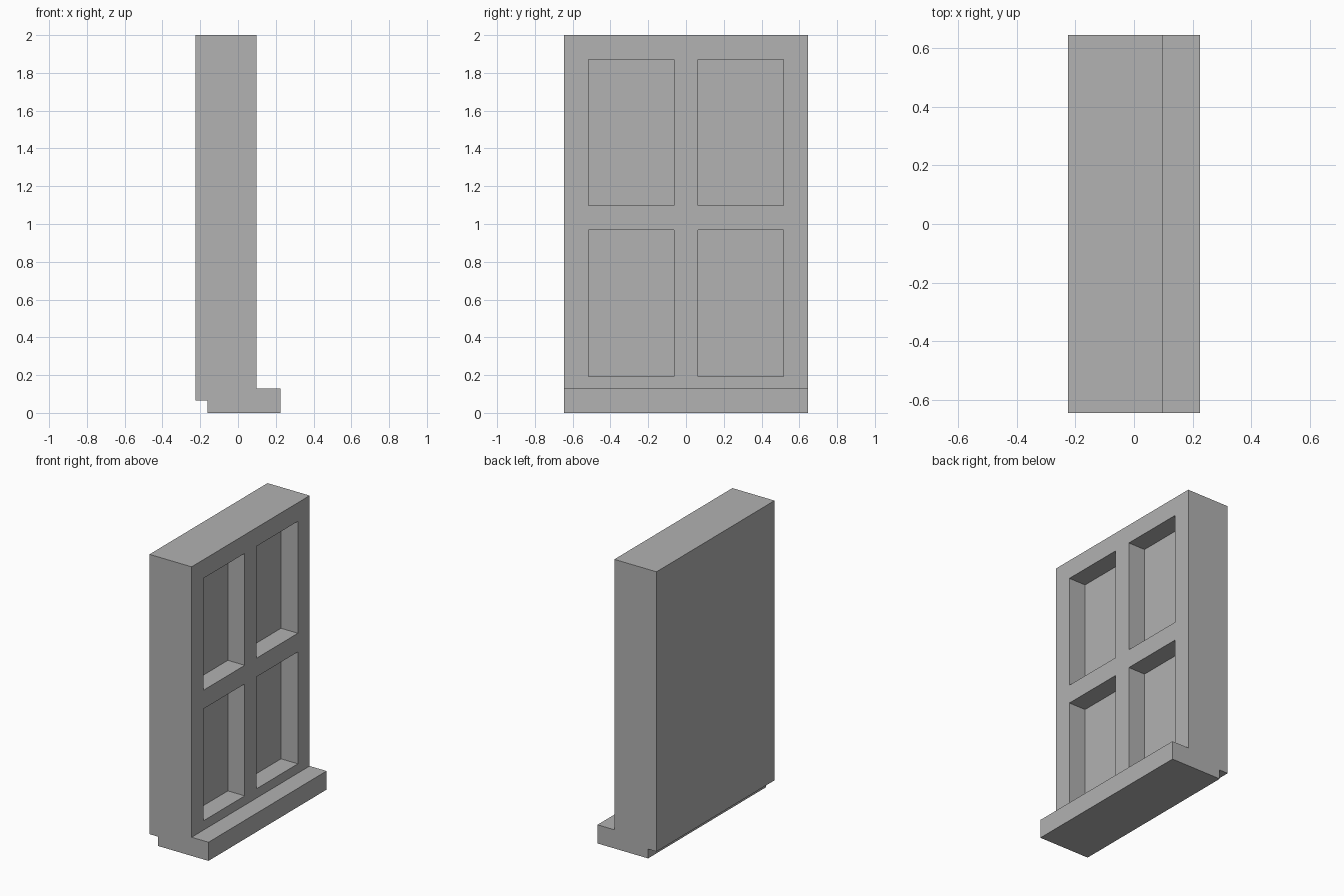
import bpy
import bmesh
from mathutils import Matrix, Vector

cube = bpy.data.objects.get("Cube")
if cube:
    bpy.data.objects.remove(cube, do_unlink=True)

U = 2 / 31           # module: the window is 31 modules tall
HALF_WIDTH = 10      # in modules, along y
BACK = -3.5          # rear face, in modules, along x
FACE = BACK + 5      # face of the frame
RECESS = 2           # depth of the panes

grey = bpy.data.materials.new("stone_grey")
grey.use_nodes = True
colour = (0.445, 0.445, 0.445, 1)
grey.diffuse_color = colour
grey.node_tree.nodes["Principled BSDF"].inputs["Base Color"].default_value = colour


def add_object(name, bm):
    bmesh.ops.recalc_face_normals(bm, faces=bm.faces)
    mesh = bpy.data.meshes.new(name)
    bm.to_mesh(mesh)
    bm.free()
    mesh.materials.append(grey)
    obj = bpy.data.objects.new(name, mesh)
    bpy.context.collection.objects.link(obj)
    return obj


def extruded_profile(name, points):
    """Extrude an (x, z) outline along the whole width."""
    bm = bmesh.new()
    face = bm.faces.new([bm.verts.new((x * U, -HALF_WIDTH * U, z * U)) for x, z in points])
    result = bmesh.ops.extrude_face_region(bm, geom=[face])
    moved = [v for v in result["geom"] if isinstance(v, bmesh.types.BMVert)]
    bmesh.ops.translate(bm, verts=moved, vec=(0, 2 * HALF_WIDTH * U, 0))
    return add_object(name, bm)


# Frame with projecting sill and a rebate under the rear edge
frame = extruded_profile("window_frame", [
    (BACK, 1), (BACK + 1, 1), (BACK + 1, 0), (3.5, 0),
    (3.5, 2), (FACE, 2), (FACE, 31), (BACK, 31)])

# Four pane recesses
bm = bmesh.new()
for y in (-4.5, 4.5):
    for z in (9, 23):
        place = Matrix.Translation(Vector((FACE, y, z)) * U)
        size = Matrix.Diagonal((2 * RECESS * U, 7 * U, 12 * U, 1))
        bmesh.ops.create_cube(bm, size=1, matrix=place @ size)
cutter = add_object("pane_cutter", bm)
cutter.hide_render = True

cut = frame.modifiers.new("pane_recesses", "BOOLEAN")
cut.operation = "DIFFERENCE"
cut.solver = "EXACT"
cut.object = cutter

# Bake the recesses into the frame
bpy.context.view_layer.update()
evaluated = frame.evaluated_get(bpy.context.evaluated_depsgraph_get())
baked = bpy.data.meshes.new_from_object(evaluated)
frame.modifiers.clear()
frame.data = baked
frame.data.name = "window_frame"
bpy.data.objects.remove(cutter, do_unlink=True)
